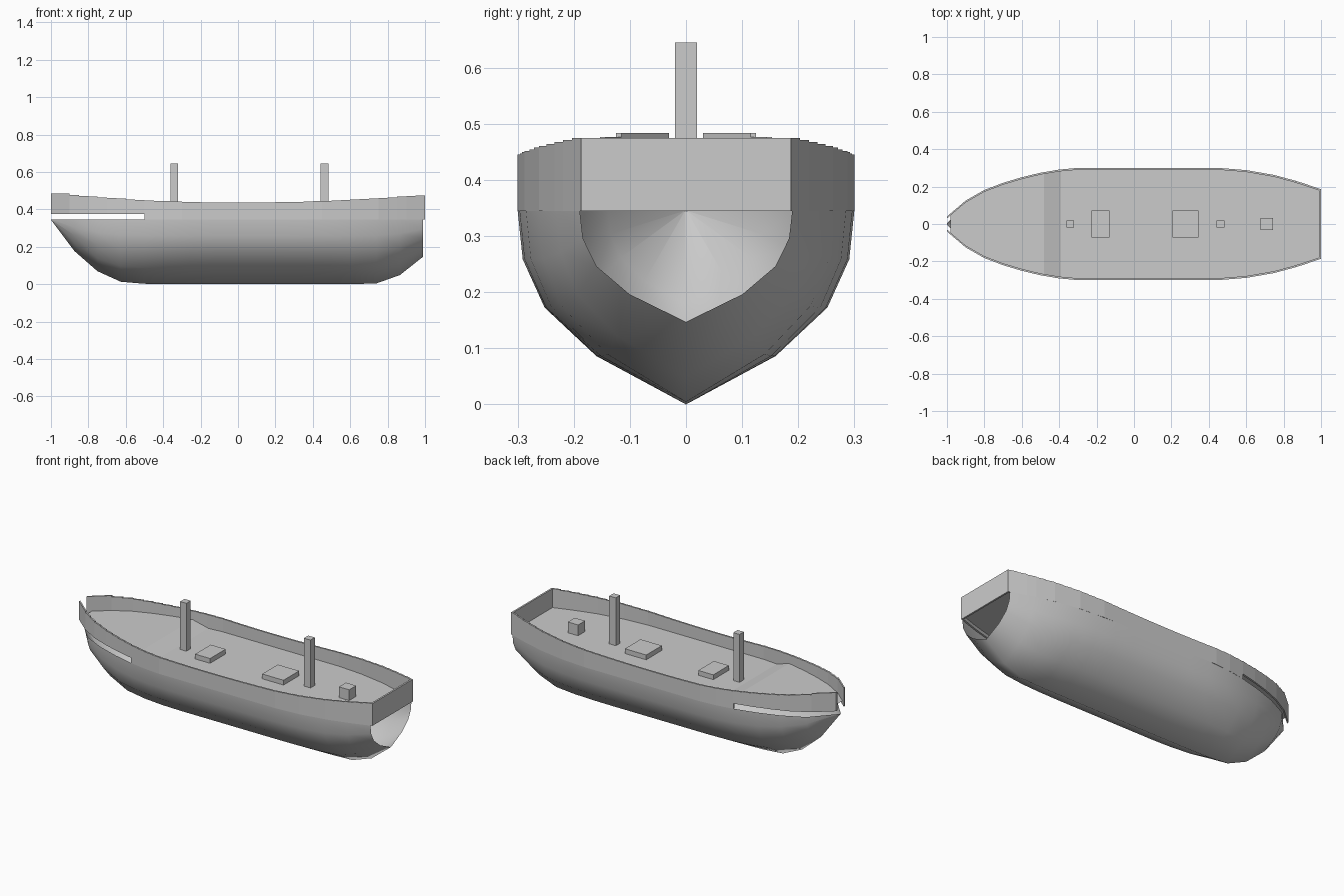
import bpy
import bmesh

if "Cube" in bpy.data.objects:
    bpy.data.objects.remove(bpy.data.objects["Cube"])

BREADTH = [(-1, .04), (-.9, .125), (-.8, .182), (-.7, .22), (-.6, .25), (-.5, .274), (-.4, .291),
           (-.3, .3), (.45, .3), (.6, .288), (.75, .262), (.875, .228), (1, .186)]
KEEL = [(-1, .345), (-.875, .177), (-.75, .068), (-.625, .012), (-.5, .002), (-.375, 0),
        (.625, 0), (.74, .004), (.865, .048), (.99, .147)]
SECTION = [(0, 0), (.533, .25), (.84, .5), (.97, .75), (1, 1)]
HULL_TOP = .345


def lerp(table, x):
    for (x0, v0), (x1, v1) in zip(table, table[1:]):
        if x <= x1:
            return v0 + (v1 - v0) * (x - x0) / (x1 - x0)
    return table[-1][1]


def finish(name, bm, recalc=True):
    if recalc:
        bmesh.ops.recalc_face_normals(bm, faces=bm.faces)
    me = bpy.data.meshes.new(name)
    bm.to_mesh(me)
    bm.free()
    ob = bpy.data.objects.new(name, me)
    bpy.context.collection.objects.link(ob)
    return ob


def loft(bm, rows):
    rings = [[bm.verts.new(p) for p in r] for r in rows]
    for a, b in zip(rings, rings[1:]):
        for i in range(len(a) - 1):
            bm.faces.new((a[i], b[i], b[i + 1], a[i + 1]))


def prism(bm, plan, z0, z1):
    lo = [bm.verts.new((x, y, z0)) for x, y in plan]
    hi = [bm.verts.new((x, y, z1)) for x, y in plan]
    bm.faces.new(lo[::-1])
    bm.faces.new(hi)
    n = len(plan)
    for i in range(n):
        j = (i + 1) % n
        bm.faces.new((lo[i], lo[j], hi[j], hi[i]))


def box(name, x0, x1, hy, z0, z1):
    bm = bmesh.new()
    prism(bm, [(x0, -hy), (x1, -hy), (x1, hy), (x0, hy)], z0, z1)
    return finish(name, bm)


# Hull: open shell lofted from scaled cross sections, open at the stern
bm = bmesh.new()
rows = []
for i in range(17):
    x = -1 + 1.99 * i / 16
    b = lerp(BREADTH, x) if i else .003
    k = min(lerp(KEEL, x), HULL_TOP - .001)
    half = [(x, b * w, k + (HULL_TOP - k) * f) for w, f in SECTION]
    rows.append([(px, -y, z) for px, y, z in half[:0:-1]] + half)
loft(bm, rows)
hull = finish("hull", bm)
for p in hull.data.polygons:
    p.use_smooth = True

# Bulwarks: short straight segments following the plan curve, stepping with the sheer
bm = bmesh.new()
T = .01
xs = [-1] + [-.9 + .05 * i for i in range(38)] + [1]
for x0, x1 in zip(xs, xs[1:]):
    if x1 - x0 < .001:
        continue
    xm = (x0 + x1) / 2
    top = .436 + (.053 if xm < 0 else .041) * xm * xm
    bottom = .375 if xm < -.5 else HULL_TOP
    y0, y1 = lerp(BREADTH, x0), lerp(BREADTH, x1)
    for s in (1, -1):
        prism(bm, [(x0, s * y0), (x1, s * y1), (x1, s * (y1 - T)), (x0, s * (y0 - T))], bottom, top)
finish("bulwarks", bm)

# Stern board closing the bulwarks
box("stern_board", .99, 1, .187, HULL_TOP, .475)

# Deck: raised foredeck, short ramp, main deck
bm = bmesh.new()
rows = []
dx = [-.98, -.95] + [-.9 + .05 * i for i in range(9)] + [-.48, -.39] + [-.3 + .05 * i for i in range(26)] + [.99]
for x in dx:
    z = lerp([(-1, .397), (-.48, .397), (-.39, .365), (1, .365)], x)
    b = lerp(BREADTH, x) - .006
    rows.append([(x, -b, z), (x, b, z)])
loft(bm, rows)
bmesh.ops.recalc_face_normals(bm, faces=bm.faces)
if sum(f.normal.z for f in bm.faces) < 0:
    bmesh.ops.reverse_faces(bm, faces=bm.faces)
finish("deck", bm, False)

# Deck fittings
DECK = .365
box("fore_mast", -.36, -.32, .02, DECK, .645)
box("main_mast", .44, .483, .02, DECK, .645)
box("fore_hatch", -.227, -.13, .072, DECK, .393)
box("main_hatch", .207, .345, .072, DECK, .393)
box("stern_box", .676, .742, .032, DECK, .428)
